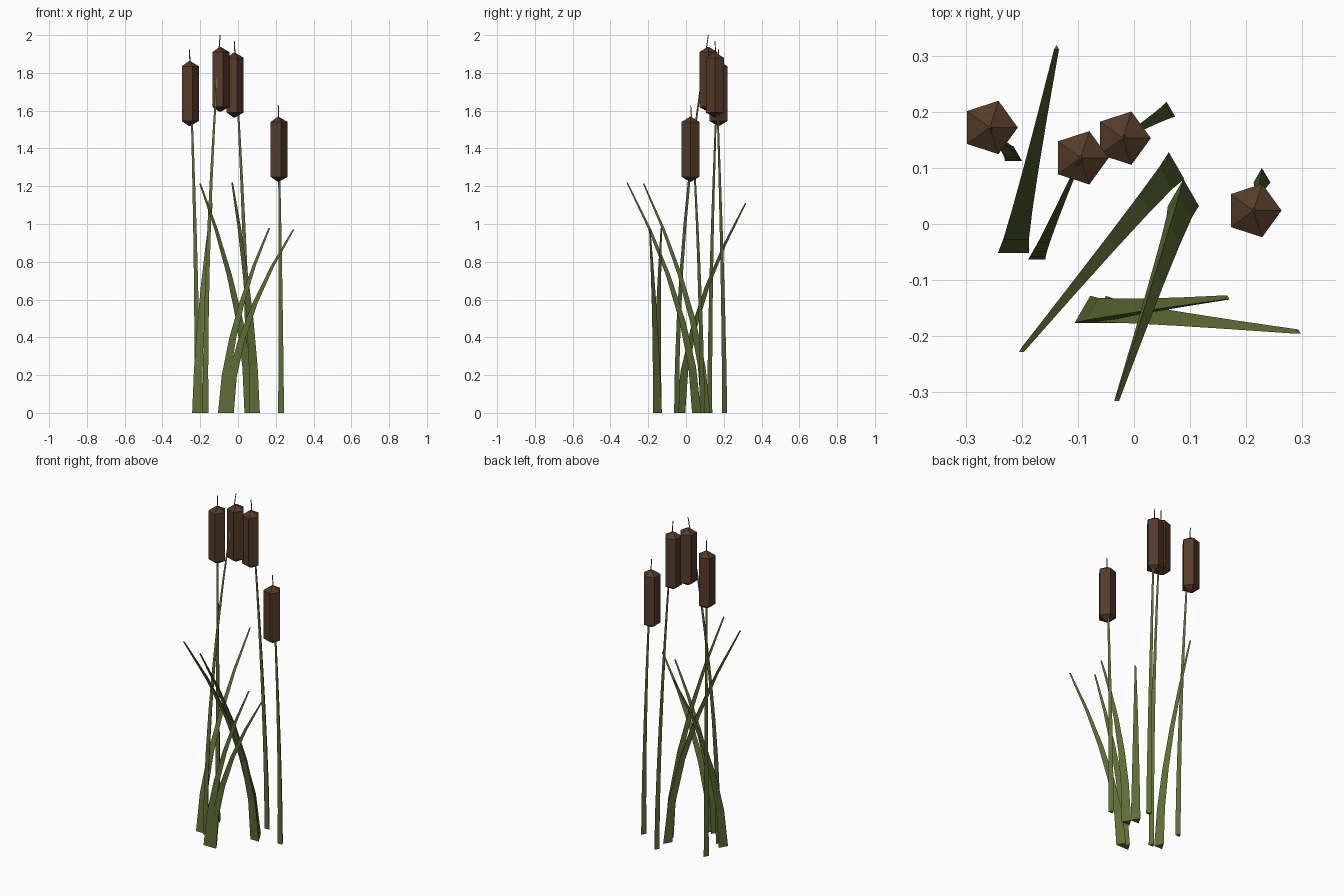
import bpy
import bmesh
from math import cos, sin, pi
from mathutils import Vector

cube = bpy.data.objects.get("Cube")
if cube:
    bpy.data.objects.remove(cube, do_unlink=True)


def make_material(name, rgb):
    mat = bpy.data.materials.new(name)
    mat.use_nodes = True
    color = (*rgb, 1.0)
    mat.diffuse_color = color
    mat.node_tree.nodes["Principled BSDF"].inputs["Base Color"].default_value = color
    return mat


GREEN = make_material("reed green", (0.115, 0.155, 0.035))
BROWN = make_material("seed head brown", (0.09, 0.043, 0.021))


def loft(name, rings, sides, start, mat):
    """Skin a row of horizontal polygons given as (centre, radius)."""
    bm = bmesh.new()
    loops = []
    for centre, radius in rings:
        angles = [start + 2 * pi * i / sides for i in range(sides)]
        loops.append([bm.verts.new(centre + radius * Vector((cos(a), sin(a), 0)))
                      for a in angles])
    for low, high in zip(loops, loops[1:]):
        for i in range(sides):
            j = (i + 1) % sides
            bm.faces.new((low[i], low[j], high[j], high[i]))
    bm.faces.new(loops[0][::-1])
    bm.faces.new(loops[-1])
    bmesh.ops.recalc_face_normals(bm, faces=bm.faces)
    mesh = bpy.data.meshes.new(name)
    bm.to_mesh(mesh)
    bm.free()
    mesh.materials.append(mat)
    obj = bpy.data.objects.new(name, mesh)
    bpy.context.collection.objects.link(obj)
    return obj


def bent_shoot(name, base, tip, radii, bend, steps):
    """Three-sided shoot that rises upright, then leans towards its tip."""
    base, tip = Vector((*base, 0)), Vector(tip)
    rings = []
    for k in range(steps + 1):
        s = k / steps
        centre = base.lerp(tip, s ** bend)
        centre.z = tip.z * s
        rings.append((centre, radii[0] + (radii[1] - radii[0]) * s))
    return loft(name, rings, 3, pi / 2, GREEN)


# Leaves: base centre and tip
leaves = [
    ((-0.215, -0.036), (-0.138, 0.314, 1.11)),
    ((0.062, 0.096), (-0.201, -0.226, 1.215)),
    ((0.088, 0.048), (-0.031, -0.313, 1.22)),
    ((-0.078, -0.16), (0.166, -0.132, 0.98)),
    ((-0.05, -0.16), (0.293, -0.193, 0.97)),
]
for n, (base, tip) in enumerate(leaves, 1):
    bent_shoot(f"leaf_{n}", base, tip, (0.032, 0.005), 1.75, 5)

# Cattails: stem base and spike tip; the spike is the stem end above the head
cattails = [
    ((-0.215, 0.121), (-0.257, 0.172, 1.925), 1.7),
    ((-0.173, -0.054), (-0.095, 0.118, 2.0), 1.9),
    ((0.058, 0.2), (-0.02, 0.153, 1.97), 1.5),
    ((0.228, 0.082), (0.213, 0.024, 1.63), 1.7),
]
# Seed head profile: depth below the spike tip, and radius
head_profile = [(0.405, 0.006), (0.38, 0.05), (0.09, 0.05), (0.062, 0.003)]
for n, (base, tip, bend) in enumerate(cattails, 1):
    bent_shoot(f"stem_{n}", base, tip, (0.018, 0.003), bend, 8)
    rings = [(Vector(tip) - Vector((0, 0, drop)), r) for drop, r in head_profile]
    loft(f"seed_head_{n}", rings, 5, 0, BROWN)
